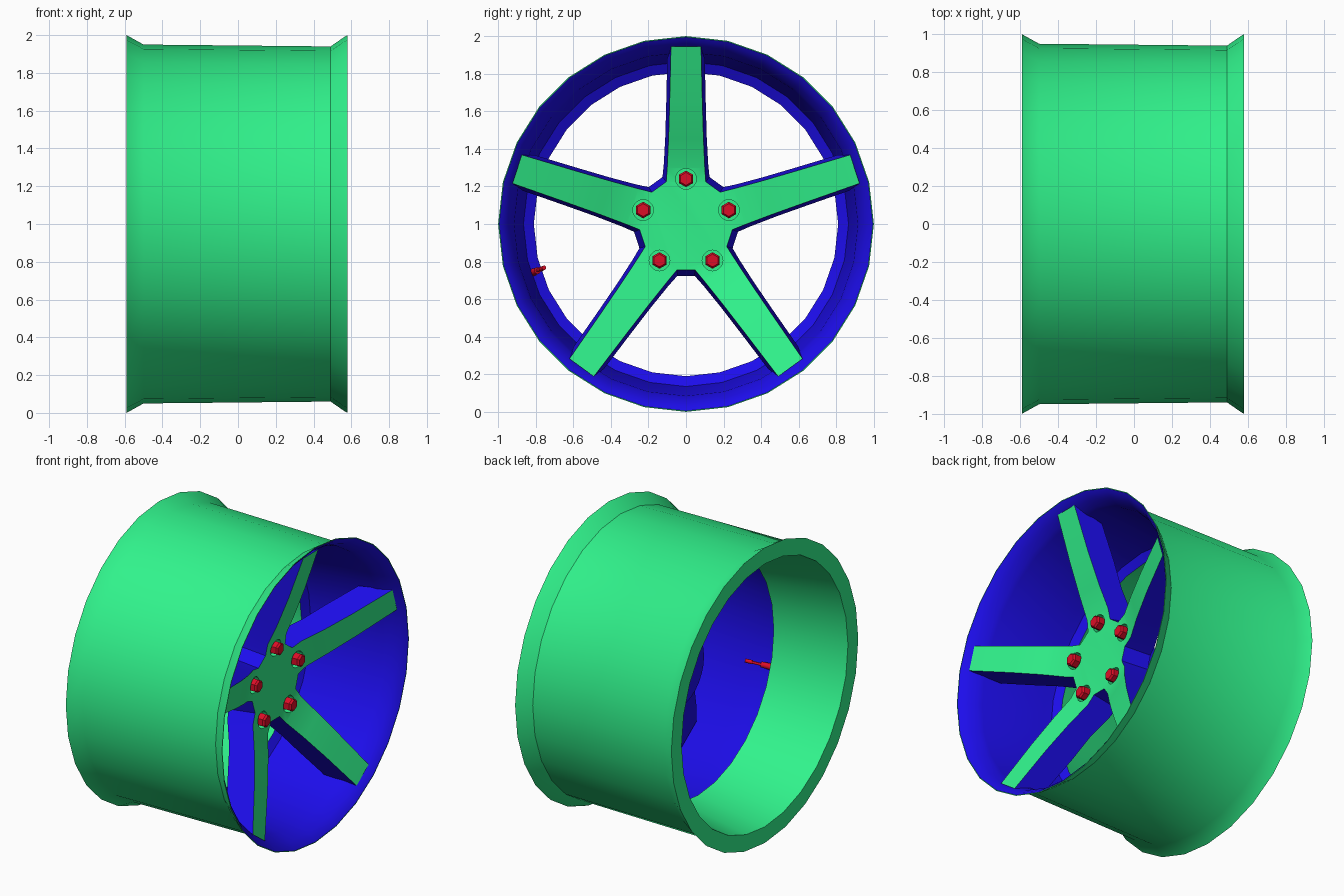
import bpy, bmesh
from math import sin, cos, pi, radians
from mathutils import Vector, Matrix

if "Cube" in bpy.data.objects:
    bpy.data.objects.remove(bpy.data.objects["Cube"])

CZ = 1.0      # axle height
SIDES = 28    # rim segments
SPOKES = 5


def material(name, col):
    m = bpy.data.materials.new(name)
    m.diffuse_color = (*col, 1)
    m.use_nodes = True
    m.node_tree.nodes["Principled BSDF"].inputs["Base Color"].default_value = m.diffuse_color
    return m


GREEN = material("green_paint", (0.03, 0.89, 0.26))
BLUE = material("blue_paint", (0.012, 0.004, 0.83))
RED = material("red_paint", (0.72, 0.004, 0.02))


def finish(bm, name, mats, smooth=30):
    bmesh.ops.recalc_face_normals(bm, faces=bm.faces)
    me = bpy.data.meshes.new(name)
    bm.to_mesh(me)
    bm.free()
    for m in mats:
        me.materials.append(m)
    ob = bpy.data.objects.new(name, me)
    bpy.context.collection.objects.link(ob)
    bpy.ops.object.select_all(action='DESELECT')
    ob.select_set(True)
    bpy.context.view_layer.objects.active = ob
    if smooth:
        bpy.ops.object.shade_smooth_by_angle(angle=radians(smooth))
    return ob


def polar(x, r, w, t):
    """Point at radius r and sideways offset w on the arm turned by t."""
    return Vector((x, r * sin(t) + w * cos(t), CZ + r * cos(t) - w * sin(t)))


def add_rod(bm, a, b, r1, r2, sides):
    """Capped cone between two points."""
    a, b = Vector(a), Vector(b)
    d = b - a
    rot = d.to_track_quat('Z', 'Y').to_matrix().to_4x4()
    bmesh.ops.create_cone(bm, cap_ends=True, segments=sides, radius1=r1, radius2=r2,
                          depth=d.length, matrix=Matrix.Translation((a + b) / 2) @ rot)


# Rim: closed (x, radius) profile turned round the axle; first blue, then green
blue_part = [(.58, .995), (.565, .975), (.53, .948), (.48, .925), (.45, .915),
             (.0, .872), (-.06, .865)]
green_part = [(-.09, .81), (-.3, .842), (-.5, .875), (-.59, .89), (-.59, 1.0),
              (-.5, .95), (.49, .94), (.565, .992), (.58, 1.0)]
profile = blue_part + green_part
bm = bmesh.new()
rings = [[bm.verts.new(polar(x, r, 0, 2 * pi * i / SIDES)) for i in range(SIDES)]
         for x, r in profile]
for k in range(len(profile)):
    a, b = rings[k], rings[(k + 1) % len(profile)]
    for i in range(SIDES):
        j = (i + 1) % SIDES
        f = bm.faces.new((a[i], a[j], b[j], b[i]))
        f.material_index = 1 if k < len(blue_part) else 0
finish(bm, "rim", [GREEN, BLUE])

# Spoke star: front and back stations (radius, x, half width) along each arm
front = [(.225, .28, .105), (.30, .292, .10), (.45, .36, .093), (.65, .44, .087), (.945, .545, .08)]
back = [(.25, .10, .125), (.32, .12, .118), (.47, .19, .11), (.65, .25, .105), (.88, .34, .10)]
bm = bmesh.new()


def face(mat, *vs):
    bm.faces.new(vs).material_index = mat


arms = []
for s in range(SPOKES):
    t = 2 * pi * s / SPOKES
    fl, fr, bl, br = [[bm.verts.new(polar(x, r, sgn * w, t)) for r, x, w in st]
                      for st in (front, back) for sgn in (-1, 1)]
    for k in range(len(front) - 1):
        face(0, fl[k], fr[k], fr[k + 1], fl[k + 1])
        face(1, bl[k], br[k], br[k + 1], bl[k + 1])
        face(1, fl[k], fl[k + 1], bl[k + 1], bl[k])
        face(1, fr[k], fr[k + 1], br[k + 1], br[k])
    face(1, fl[-1], fr[-1], br[-1], bl[-1])
    arms.append((fl[0], fr[0], bl[0], br[0]))
for s in range(SPOKES):
    n = arms[(s + 1) % SPOKES]
    face(1, arms[s][1], n[0], n[2], arms[s][3])
face(0, *[v for a in arms for v in a[:2]])
face(1, *[v for a in arms for v in a[2:]])
star = finish(bm, "spokes", [GREEN, BLUE], smooth=0)

# Round pockets for the nuts
bolt_angles = [2 * pi * s / SPOKES for s in range(SPOKES)]
bm = bmesh.new()
for t in bolt_angles:
    add_rod(bm, polar(.245, .24, 0, t), polar(.40, .24, 0, t), .055, .055, 20)
cutter = finish(bm, "pocket_cutter", [GREEN], smooth=0)
cutter.hide_render = True
mod = star.modifiers.new("pockets", 'BOOLEAN')
mod.operation = 'DIFFERENCE'
mod.solver = 'EXACT'
mod.object = cutter
bpy.ops.object.select_all(action='DESELECT')
star.select_set(True)
bpy.context.view_layer.objects.active = star
bpy.ops.object.modifier_apply(modifier=mod.name)
bpy.data.objects.remove(cutter)
bpy.ops.object.shade_smooth_by_angle(angle=radians(30))

# Hub pad behind the spokes
bm = bmesh.new()
add_rod(bm, (.04, 0, CZ), (.11, 0, CZ), .25, .25, SIDES)
finish(bm, "hub_pad", [BLUE])

# Hexagonal wheel nuts
for i, t in enumerate(bolt_angles):
    bm = bmesh.new()
    add_rod(bm, (.235, 0, 0), (.31, 0, 0), .044, .044, 6)
    add_rod(bm, (.31, 0, 0), (.322, 0, 0), .044, .034, 6)
    bmesh.ops.translate(bm, verts=bm.verts, vec=polar(0, .24, 0, t))
    finish(bm, f"wheel_nut_{i + 1}", [RED], smooth=0)

# Valve stem, tilted in from the barrel step
p0, p1 = Vector((-.085, -.82, .74)), Vector((.085, -.755, .767))
bm = bmesh.new()
for a, b, r1, r2 in [(0, .45, .021, .018), (.45, .75, .009, .009), (.75, 1, .013, .012)]:
    add_rod(bm, p0.lerp(p1, a), p0.lerp(p1, b), r1, r2, 12)
finish(bm, "valve_stem", [RED])
